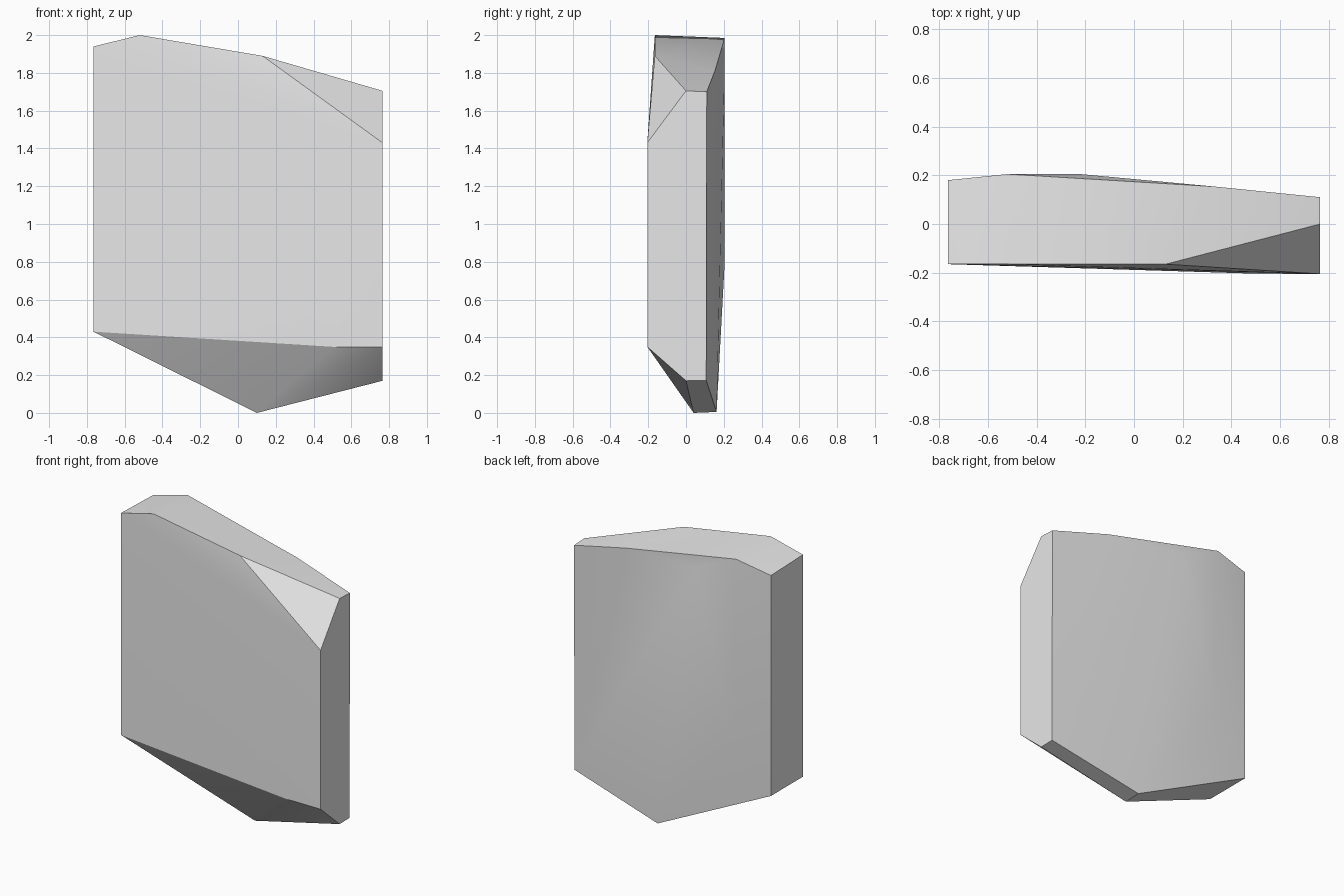
import bpy
import bmesh

default_cube = bpy.data.objects.get("Cube")
if default_cube:
    bpy.data.objects.remove(default_cube, do_unlink=True)

HALF_WIDTH = 0.765
HALF_DEPTH = 0.205


def make_material(name, color):
    material = bpy.data.materials.new(name)
    material.use_nodes = True
    material.diffuse_color = color
    material.node_tree.nodes["Principled BSDF"].inputs["Base Color"].default_value = color
    return material


def make_hull(name, corners, material):
    """Wrap a faceted convex stone around a few corner points."""
    bm = bmesh.new()
    for corner in corners:
        bm.verts.new(corner)
    hull = bmesh.ops.convex_hull(bm, input=bm.verts[:])
    spare = [g for g in set(hull["geom_interior"] + hull["geom_unused"])
             if isinstance(g, bmesh.types.BMVert)]
    bmesh.ops.delete(bm, geom=spare, context="VERTS")
    bmesh.ops.recalc_face_normals(bm, faces=bm.faces[:])
    mesh = bpy.data.meshes.new(name)
    bm.to_mesh(mesh)
    bm.free()
    mesh.materials.append(material)
    stone = bpy.data.objects.new(name, mesh)
    bpy.context.collection.objects.link(stone)
    return stone


# Broad front face, with a flat lower edge at the right corner
front = [
    (-HALF_WIDTH, -0.165, 1.94), (-0.52, -0.165, 2.0), (0.13, -0.165, 1.89),
    (HALF_WIDTH, -HALF_DEPTH, 1.43), (HALF_WIDTH, -HALF_DEPTH, 0.35),
    (0.5, -0.204, 0.35), (-HALF_WIDTH, -0.165, 0.43),
]

# Narrow side face behind the chamfered corners
side = [(HALF_WIDTH, y, z) for y, z in
        ((0, 1.705), (0.11, 1.7), (0, 0.17), (0.107, 0.172))]

# Gently bulging back face
back = [
    (-HALF_WIDTH, 0.18, 1.93), (-0.52, HALF_DEPTH, 1.985),
    (-0.22, HALF_DEPTH, 1.85), (0.34, 0.153, 1.81),
    (-0.49, HALF_DEPTH, 0.8), (-HALF_WIDTH, 0.18, 0.43),
]

# Short keel edge the slab stands on
keel = [(0.1, 0.04, 0), (0.1, 0.162, 0.005)]

stone_grey = make_material("stone grey", (0.8, 0.8, 0.8, 1))
slab = make_hull("stone_slab", front + side + back + keel, stone_grey)

# Smooth the soft bulges, keep the broken edges sharp
bpy.ops.object.select_all(action="DESELECT")
slab.select_set(True)
bpy.context.view_layer.objects.active = slab
bpy.ops.object.shade_smooth_by_angle(angle=0.52)
